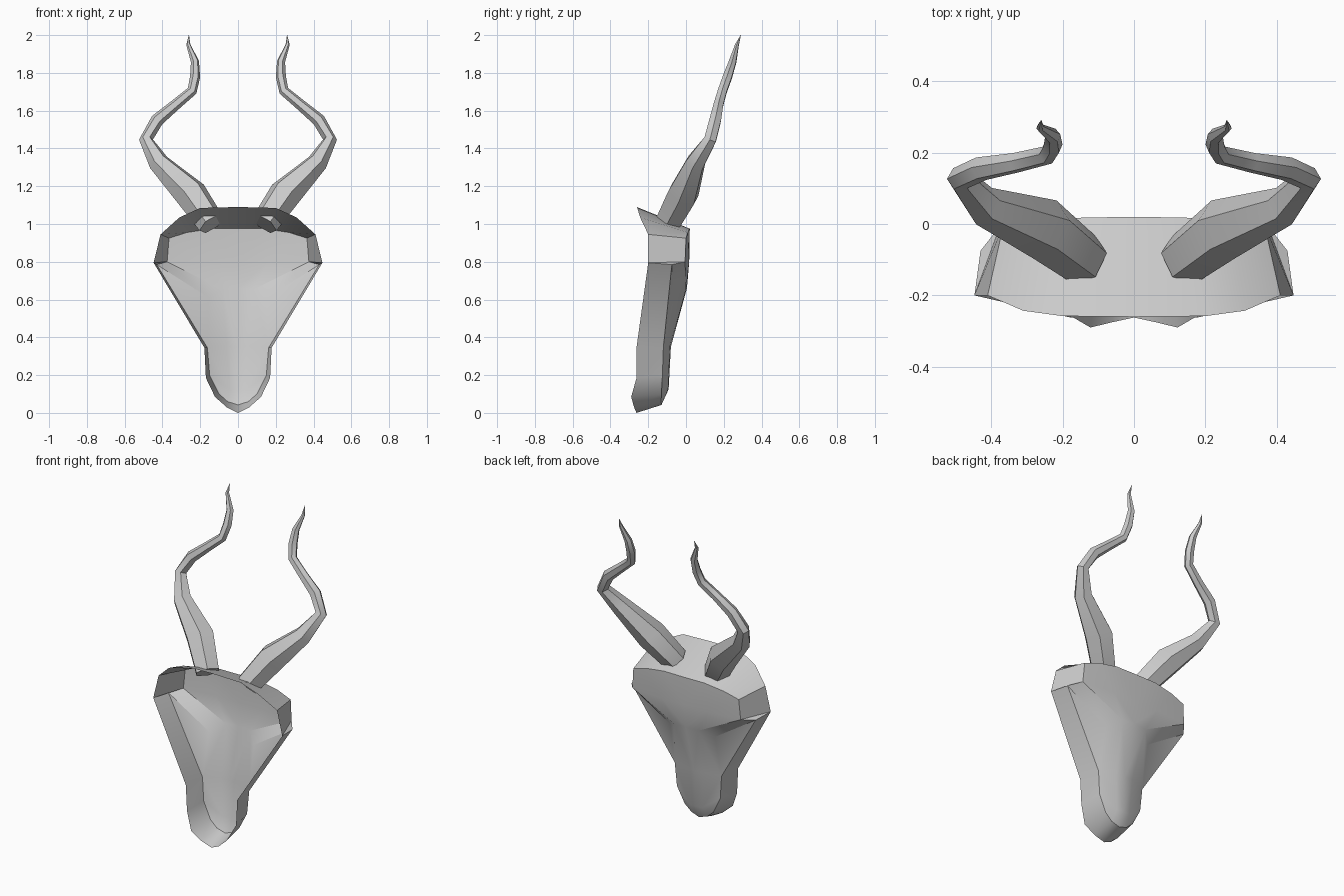
import bpy, math
from mathutils import Vector

if "Cube" in bpy.data.objects:
    bpy.data.objects.remove(bpy.data.objects["Cube"])


def make_object(name, verts, faces, angle):
    mesh = bpy.data.meshes.new(name)
    mesh.from_pydata(verts, [], faces)
    ob = bpy.data.objects.new(name, mesh)
    bpy.context.collection.objects.link(ob)
    bpy.ops.object.select_all(action='DESELECT')
    ob.select_set(True)
    bpy.context.view_layer.objects.active = ob
    bpy.ops.object.shade_smooth_by_angle(angle=math.radians(angle))
    mod = ob.modifiers.new("mirror", 'MIRROR')
    mod.use_clip = True
    return ob


# Mask shell, right half: open front rim (r), back edge of the crown (b),
# back edge of the jaw (c), nose ridge (p), centre line (m), cheek hollow (q)
pts = {}


def add(prefix, start, coords):
    for i, co in enumerate(coords):
        pts[f"{prefix}{start + i}"] = co


add("r", 0, [(0, -.26, 1.09), (.2, -.258, 1.085), (.31, -.243, 1.035),
             (.41, -.2, .945), (.447, -.2, .795), (.178, -.262, .345),
             (.17, -.262, .185), (.122, -.29, .085), (.06, -.275, .03),
             (0, -.262, 0)])
add("b", 0, [(0, .02, .975), (.14, .018, .975), (.27, .01, .955),
             (.365, 0, .925), (.375, -.005, .80)])
add("c", 4, [(.43, -.075, .785), (.162, -.12, .345), (.15, -.125, .2),
             (.1, -.13, .1), (.055, -.132, .06), (0, -.13, .042)])
add("m", 0, [(0, .017, .8), (0, .005, .66), (0, -.08, .35), (0, -.092, .125)])
add("p", 1, [(.085, 0, .655), (.058, -.085, .355), (.045, -.095, .125)])
add("q", 0, [(.155, -.065, .61)])
add("h", 0, [(.16, .016, .8)])

faces = [f"r{i} r{i+1} b{i+1} b{i}" for i in range(4)]        # crown band
faces += [f"r{i} r{i+1} c{i+1} c{i}" for i in range(4, 9)]    # jaw wall
faces += ["r4 c4 b4",
          "b0 b1 h0 m0", "b1 b2 h0", "b2 b3 b4 h0",           # forehead
          "m0 h0 p1 m1", "h0 b4 p1",
          "m1 p1 p2 m2", "m2 p2 p3 m3", "m3 p3 c8 c9",        # nose
          "b4 q0 p1", "b4 c4 q0", "c4 c5 q0", "q0 c5 p2 p1",  # cheek
          "p2 c5 c6 p3", "p3 c6 c7 c8"]
index = {k: i for i, k in enumerate(pts)}
make_object("mask_shell", list(pts.values()),
            [[index[k] for k in f.split()][::-1] for f in faces], 30)

# Spiral horns: tapered six-sided tube along a path (x, y, z, radius)
path = [(.14, -.10, 1.0, .075), (.25, -.015, 1.16, .088), (.42, .05, 1.325, .056),
        (.487, .128, 1.447, .037), (.428, .155, 1.55, .035),
        (.33, .172, 1.632, .029), (.243, .193, 1.705, .027),
        (.227, .22, 1.78, .027), (.228, .247, 1.86, .022),
        (.263, .27, 1.95, .011), (.26, .29, 2.0, .001)]
SIDES = 6
centres = [Vector(p[:3]) for p in path]
verts, faces = [], []
side = None
for i, c in enumerate(centres):
    a = centres[max(i - 1, 0)]
    b = centres[min(i + 1, len(centres) - 1)]
    t = (b - c).normalized() if i == 0 else (b - a).normalized()
    ref = side if side else Vector((1, 0, 0))
    side = (ref - t * ref.dot(t)).normalized()
    up = t.cross(side)
    for k in range(SIDES):
        w = 2 * math.pi * k / SIDES
        verts.append(c + (side * math.cos(w) + up * math.sin(w)) * path[i][3])
for i in range(len(path) - 1):
    for k in range(SIDES):
        j = (k + 1) % SIDES
        faces.append([i * SIDES + k, i * SIDES + j,
                      (i + 1) * SIDES + j, (i + 1) * SIDES + k])
faces.append(list(range(SIDES))[::-1])
make_object("horns", verts, faces, 40)
